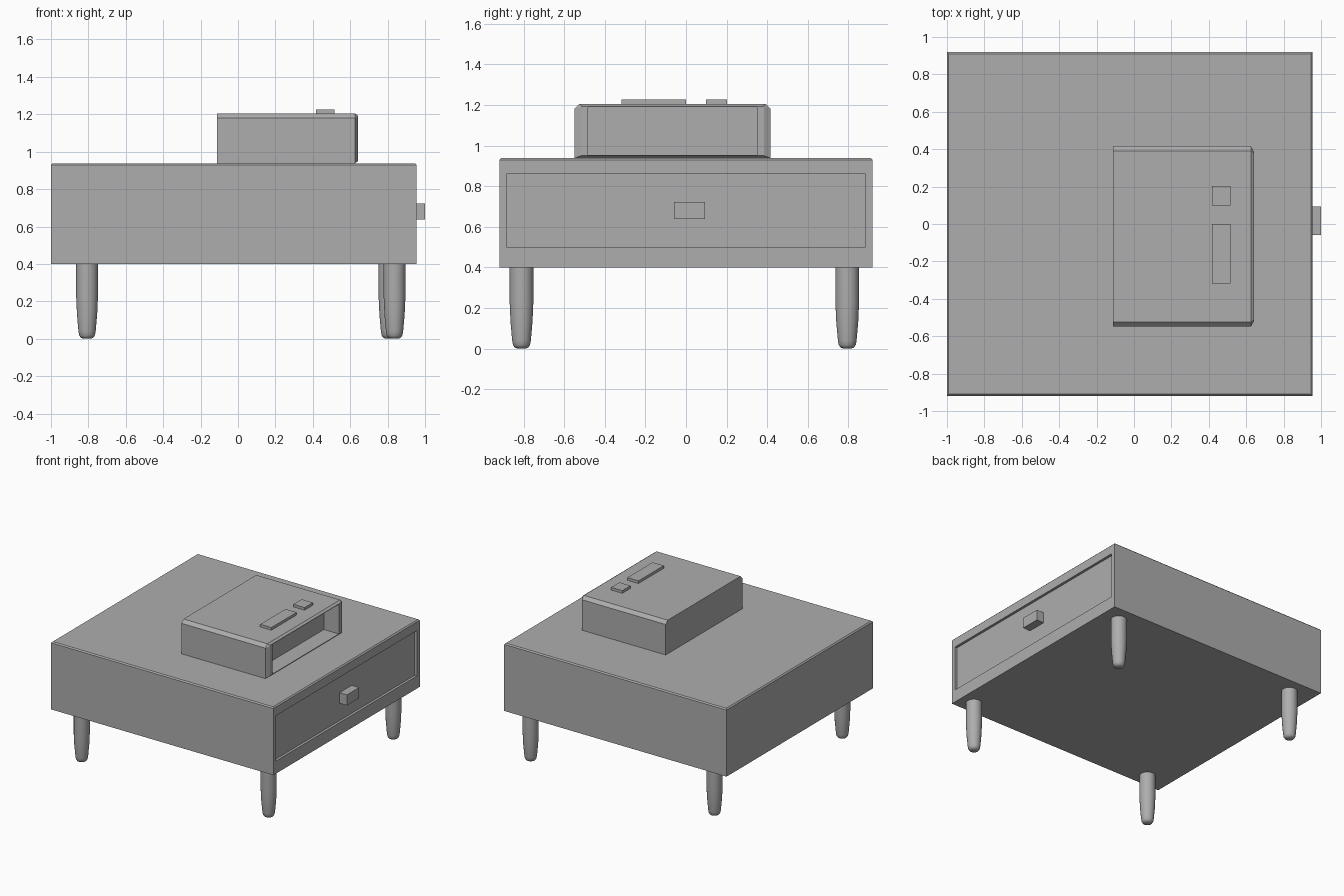
import bpy, bmesh, math

cube = bpy.data.objects.get("Cube")
if cube:
    bpy.data.objects.remove(cube, do_unlink=True)

GREY = (0.42, 0.42, 0.42, 1)
grey = bpy.data.materials.new("mid_grey")
grey.use_nodes = True
grey.diffuse_color = GREY
grey.node_tree.nodes["Principled BSDF"].inputs["Base Color"].default_value = GREY


def finish(name, bm):
    bmesh.ops.recalc_face_normals(bm, faces=bm.faces)
    mesh = bpy.data.meshes.new(name)
    bm.to_mesh(mesh)
    bm.free()
    mesh.materials.append(grey)
    obj = bpy.data.objects.new(name, mesh)
    bpy.context.collection.objects.link(obj)
    return obj


def box_mesh(x, y, z):
    bm = bmesh.new()
    bmesh.ops.create_cube(bm, size=1)
    for v in bm.verts:
        v.co = [lo + (c + 0.5) * (hi - lo) for c, (lo, hi) in zip(v.co, (x, y, z))]
    return bm


def loft(bm, rings):
    """Bridge equal-length rings of points and cap both ends."""
    loops = [[bm.verts.new(p) for p in ring] for ring in rings]
    n = len(loops[0])
    for a, b in zip(loops, loops[1:]):
        for i in range(n):
            j = (i + 1) % n
            bm.faces.new((a[i], a[j], b[j], b[i]))
    bm.faces.new(loops[0])
    bm.faces.new(loops[-1])


# Cabinet body: chamfered top edges and a recessed drawer front
bm = box_mesh((-1, 0.955), (-0.919, 0.919), (0.4, 0.938))
side = next(f for f in bm.faces if f.normal.x > 0.9)
panel = bmesh.ops.extrude_discrete_faces(bm, faces=[side])["faces"][0]
for v in panel.verts:
    v.co.y = math.copysign(0.884, v.co.y)
    v.co.z = 0.86 if v.co.z > 0.6 else 0.5
panel = bmesh.ops.extrude_discrete_faces(bm, faces=[panel])["faces"][0]
for v in panel.verts:
    v.co.x -= 0.02
top_edges = [e for e in bm.edges if all(v.co.z > 0.93 for v in e.verts)]
bmesh.ops.bevel(bm, geom=top_edges, offset=0.009, segments=1, affect='EDGES')
finish("cabinet_body", bm)

# Drawer handle
finish("drawer_handle", box_mesh((0.93, 1.0), (-0.06, 0.094), (0.638, 0.722)))


# Top unit: chamfered case with a flat rim round a shallow opening on one end
def section(x, dy, dz, chamfer):
    y0, y1, z0, z1 = -0.549 + dy, 0.416 - dy, 0.938 + dz, 1.205 - dz
    return [(x, y0, z0), (x, y1, z0), (x, y1, z1 - chamfer), (x, y1 - chamfer, z1),
            (x, y0 + chamfer, z1), (x, y0, z1 - chamfer)]


bm = bmesh.new()
loft(bm, [section(-0.113, 0, 0, 0.025), section(0.625, 0, 0, 0.025),
          section(0.642, 0.032, 0.012, 0.004), section(0.642, 0.066, 0.016, 0.003),
          section(0.51, 0.066, 0.016, 0.003)])
finish("top_unit_case", bm)

# Buttons on the top unit
for name, y in (("small_button", (0.099, 0.203)), ("long_button", (-0.318, 0))):
    finish(name, box_mesh((0.418, 0.516), y, (1.195, 1.226)))

# Tapered round legs
LEG = ((0.41, 0.058), (0.22, 0.058), (0.13, 0.054), (0.04, 0.046),
       (0.018, 0.042), (0.006, 0.034), (0, 0.02))
SIDES = 32
for name, x, y in (("front_left_leg", 0.837, -0.81), ("front_right_leg", -0.807, -0.81),
                   ("back_left_leg", 0.81, 0.794), ("back_right_leg", -0.807, 0.794)):
    bm = bmesh.new()
    turns = [2 * math.pi * i / SIDES for i in range(SIDES)]
    loft(bm, [[(x + r * math.cos(t), y + r * math.sin(t), z) for t in turns] for z, r in LEG])
    leg = finish(name, bm)
    bpy.ops.object.select_all(action='DESELECT')
    leg.select_set(True)
    bpy.context.view_layer.objects.active = leg
    bpy.ops.object.shade_smooth_by_angle(angle=math.radians(40))
